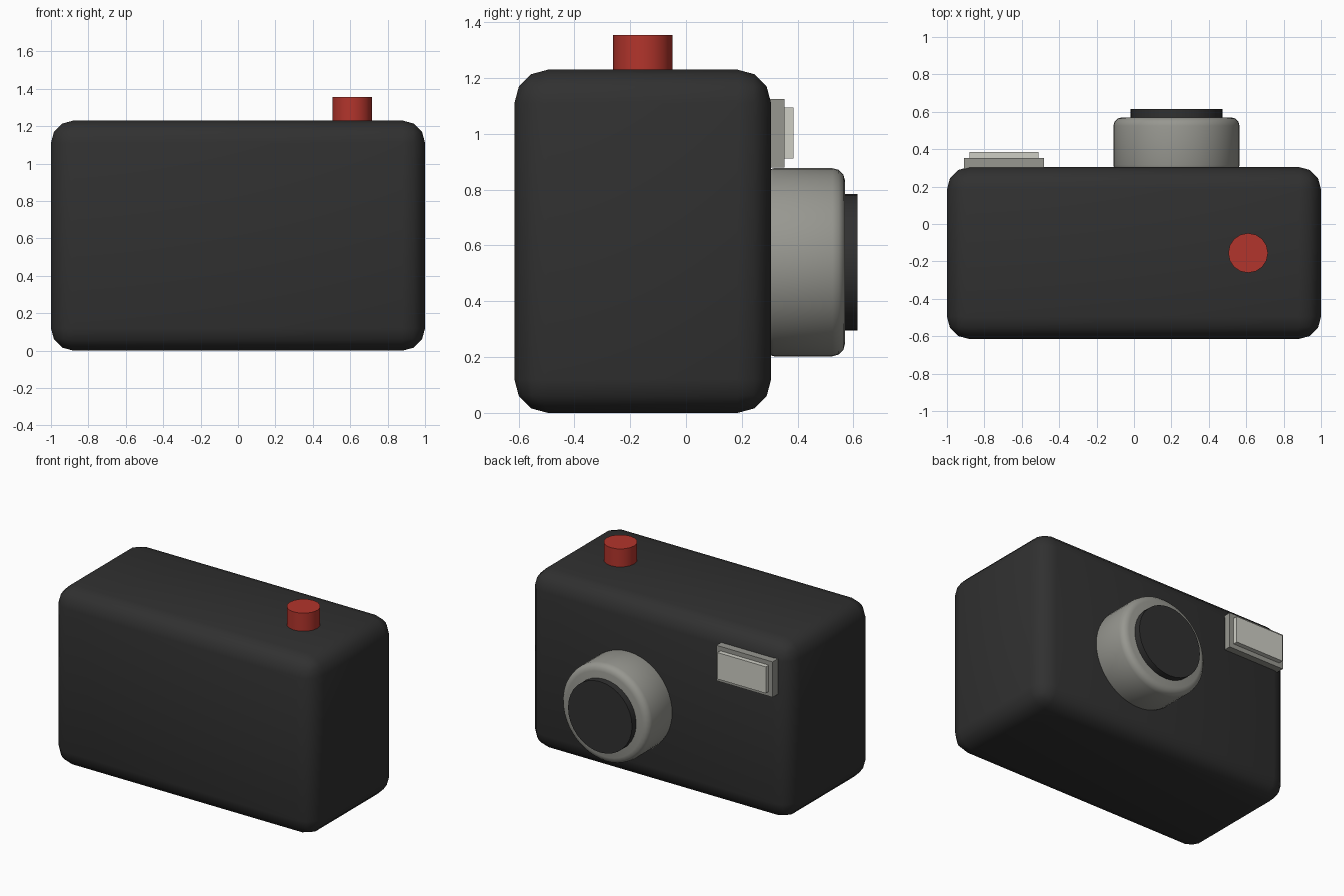
import bpy
import math

if "Cube" in bpy.data.objects:
    bpy.data.objects.remove(bpy.data.objects["Cube"])


def material(name, rgb):
    m = bpy.data.materials.new(name)
    m.use_nodes = True
    m.diffuse_color = (*rgb, 1)
    m.node_tree.nodes["Principled BSDF"].inputs["Base Color"].default_value = (*rgb, 1)
    return m


black = material("black plastic", (0.03, 0.03, 0.03))
grey = material("grey metal", (0.31, 0.31, 0.28))
pale = material("pale flash glass", (0.62, 0.62, 0.56))
red = material("red button", (0.45, 0.035, 0.025))


def finish(obj, name, mat, bevel=0, segments=3):
    obj.name = name
    obj.data.materials.append(mat)
    bpy.ops.object.transform_apply(location=False, rotation=True, scale=True)
    if bevel:
        mod = obj.modifiers.new("rounded edges", "BEVEL")
        mod.width = bevel
        mod.segments = segments
        mod.limit_method = "ANGLE"
        bpy.ops.object.modifier_apply(modifier=mod.name)
    bpy.ops.object.shade_smooth_by_angle(angle=math.radians(35))
    return obj


def box(name, low, high, mat, bevel=0):
    center = [(a + b) / 2 for a, b in zip(low, high)]
    bpy.ops.mesh.primitive_cube_add(size=1, location=center)
    obj = bpy.context.object
    obj.scale = [b - a for a, b in zip(low, high)]
    return finish(obj, name, mat, bevel)


def cylinder(name, center, radius, depth, sides, mat, tilt=0, bevel=0):
    bpy.ops.mesh.primitive_cylinder_add(vertices=sides, radius=radius, depth=depth,
                                        location=center, rotation=(tilt, 0, 0))
    return finish(bpy.context.object, name, mat, bevel)


# Rounded camera body
box("camera_body", (-1, -0.615, 0), (1, 0.305, 1.23), black, bevel=0.12)

# Lens barrel and dark glass, facing +y
back = math.radians(-90)
cylinder("lens_barrel", (0.227, 0.42, 0.54), 0.337, 0.30, 48, grey, back, bevel=0.045)
cylinder("lens_glass", (0.227, 0.565, 0.54), 0.245, 0.10, 32, black, back)

# Flash housing and its raised window
box("flash_housing", (-0.91, 0.25, 0.88), (-0.48, 0.353, 1.125), grey)
box("flash_window", (-0.88, 0.33, 0.912), (-0.51, 0.385, 1.095), pale)

# Shutter button
cylinder("shutter_button", (0.61, -0.155, 1.275), 0.106, 0.16, 16, red)
